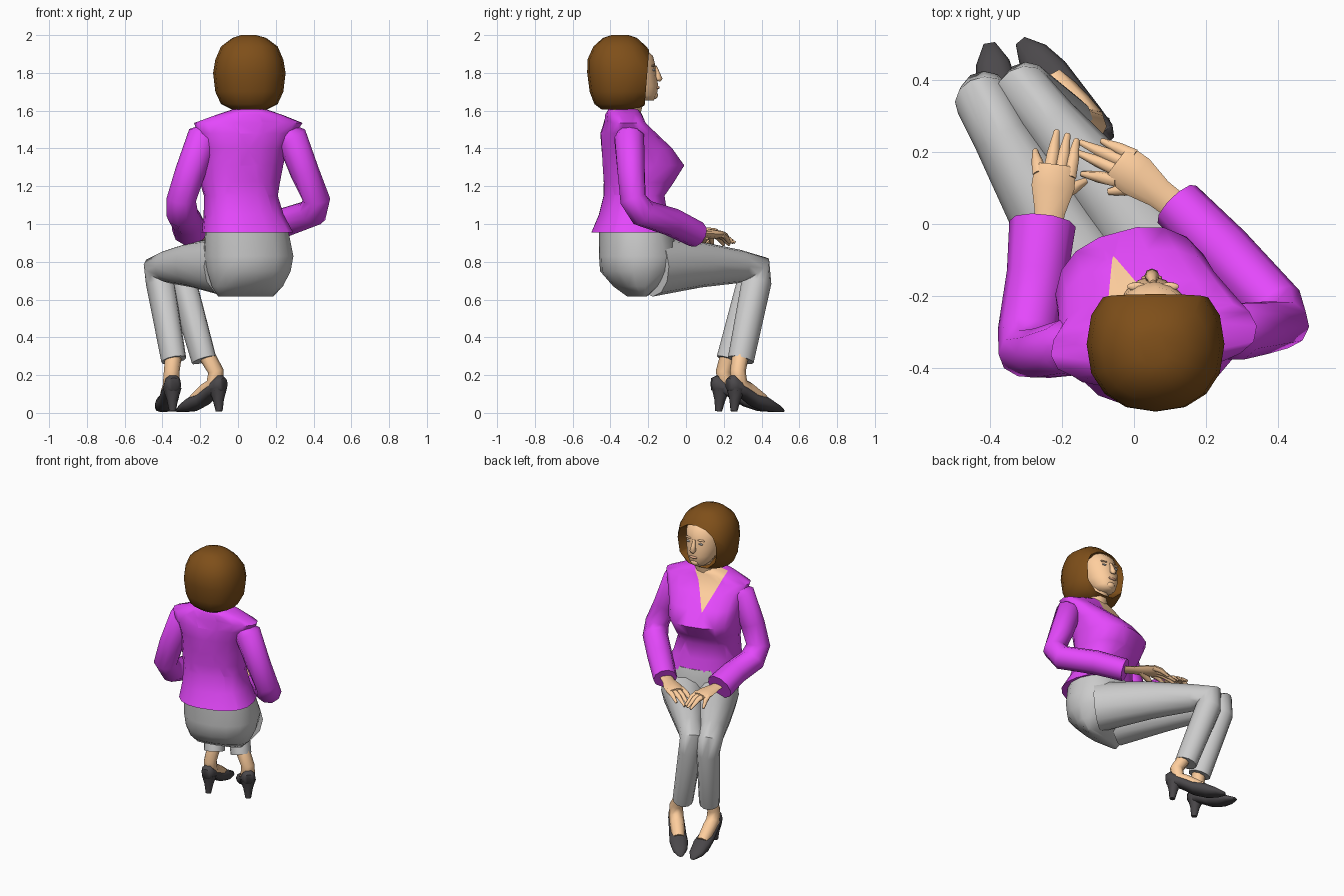
import bpy, bmesh
from math import sin, cos, pi, radians, copysign
from mathutils import Vector as V

def material(name, rgb):
    m = bpy.data.materials.new(name)
    m.diffuse_color = (*rgb, 1)
    return m

PURPLE = material("purple_knit", (0.78, 0.065, 0.97))
SKIN = material("skin", (1.0, 0.62, 0.34))
BROWN = material("brown_hair", (0.21, 0.078, 0.01))
DARK = material("dark_leather", (0.07, 0.065, 0.07))
GREY = material("grey_cloth", (0.56, 0.56, 0.56))
PINK = material("lips", (0.75, 0.40, 0.24))
WHITE = material("eye", (0.6, 0.6, 0.62))

def finish(bm, name, mat, angle=60):
    bmesh.ops.recalc_face_normals(bm, faces=bm.faces)
    me = bpy.data.meshes.new(name)
    bm.to_mesh(me)
    bm.free()
    ob = bpy.data.objects.new(name, me)
    bpy.context.collection.objects.link(ob)
    me.materials.append(mat)
    bpy.ops.object.select_all(action='DESELECT')
    ob.select_set(True)
    bpy.context.view_layer.objects.active = ob
    bpy.ops.object.shade_smooth_by_angle(angle=radians(angle))
    return ob

def loft(rings, n=12, p=1.0):
    """Skin a stack of (centre, side, up) superellipse rings and cap the ends."""
    bm = bmesh.new()
    f = lambda t: copysign(abs(t) ** p, t) if abs(t) > 1e-6 else 0.0
    loops = [[bm.verts.new(c + u * f(cos(2 * pi * i / n)) + v * f(sin(2 * pi * i / n)))
              for i in range(n)] for c, u, v in rings]
    for a, b in zip(loops, loops[1:]):
        for i in range(n):
            bm.faces.new((a[i], a[(i + 1) % n], b[(i + 1) % n], b[i]))
    bm.faces.new(loops[0])
    bm.faces.new(loops[-1])
    return bm

def stack(rows):
    """Horizontal rings: z, cx, cy, rx, ry, turn in degrees."""
    out = []
    for z, cx, cy, rx, ry, a in rows:
        a = radians(a)
        out.append((V((cx, cy, z)), V((cos(a), sin(a), 0)) * rx, V((-sin(a), cos(a), 0)) * ry))
    return out

def tube(name, pts, radii, mat, side=(1, 0, 0), n=10, flat=1.0):
    pts = [V(q) for q in pts]
    rings = []
    for i, q in enumerate(pts):
        d0 = (q - pts[i - 1]).normalized() if i else V()
        d1 = (pts[i + 1] - q).normalized() if i + 1 < len(pts) else V()
        t = (d0 + d1).normalized()
        s = V(side)
        s = (s - t * s.dot(t)).normalized()
        rings.append((q, s * radii[i], t.cross(s) * radii[i] * flat))
    return finish(loft(rings, n), name, mat)

def ball(name, loc, size, mat):
    bm = bmesh.new()
    bmesh.ops.create_uvsphere(bm, u_segments=10, v_segments=6, radius=1)
    bmesh.ops.scale(bm, vec=size, verts=bm.verts)
    bmesh.ops.translate(bm, vec=loc, verts=bm.verts)
    return finish(bm, name, mat)

# Sweater body, with a V neck cut in and coloured as skin
bm = loft(stack([
    (0.955, 0.05, -0.29, 0.24, 0.205, 15), (1.05, 0.03, -0.28, 0.21, 0.175, 15),
    (1.15, 0.015, -0.275, 0.195, 0.155, 15), (1.22, 0.01, -0.25, 0.21, 0.18, 15),
    (1.31, 0.01, -0.225, 0.225, 0.212, 15), (1.40, 0.025, -0.26, 0.235, 0.18, 14),
    (1.48, 0.045, -0.305, 0.265, 0.135, 12), (1.535, 0.055, -0.325, 0.29, 0.10, 8),
    (1.58, 0.06, -0.33, 0.17, 0.095, 6), (1.61, 0.06, -0.33, 0.08, 0.08, 0)]), 18, 0.82)
tip, turn = V((0.02, -0.33, 1.39)), radians(18)
xdir, ydir = V((cos(turn), sin(turn), 0)), V((-sin(turn), cos(turn), 0))
planes = [xdir * s * 0.22 - V((0, 0, 0.11)) for s in (1, -1)]
for no in planes:
    bmesh.ops.bisect_plane(bm, geom=bm.verts[:] + bm.edges[:] + bm.faces[:], plane_co=tip, plane_no=no)
for f in bm.faces:
    d = f.calc_center_median() - tip
    if d.dot(ydir) > 0 and all(d.dot(no) < 0 for no in planes) or f.calc_center_median().z > 1.605:
        f.material_index = 1
finish(bm, "sweater_body", PURPLE).data.materials.append(SKIN)

# Sleeves, loose at the cuffs
tube("left_sleeve", [(-0.13, -0.33, 1.505), (-0.185, -0.345, 1.455), (-0.255, -0.36, 1.27), (-0.30, -0.36, 1.13),
     (-0.295, -0.30, 1.05), (-0.27, -0.14, 1.015), (-0.255, 0.0, 0.965)],
     [0.045, 0.088, 0.08, 0.078, 0.085, 0.085, 0.093], PURPLE, flat=0.9)
tube("right_sleeve", [(0.235, -0.305, 1.505), (0.285, -0.30, 1.455), (0.355, -0.29, 1.27), (0.415, -0.28, 1.13),
     (0.395, -0.23, 1.06), (0.25, -0.075, 1.01), (0.12, 0.055, 0.945)],
     [0.045, 0.085, 0.078, 0.075, 0.08, 0.08, 0.075], PURPLE, side=(0.8, 0.5, 0), flat=0.95)

# Hands: palm, four fingers and a thumb
def hand(name, wrist, knuckle, tips, thumb):
    w, k = V(wrist), V(knuckle)
    ax = (k - w).normalized()
    side = ax.cross(V((0, 0, 1))).normalized()
    tube(name + "_palm", [w - ax * 0.06, w, w.lerp(k, 0.6), k, k + ax * 0.015],
         [0.04, 0.042, 0.06, 0.058, 0.05], SKIN, side, 8, 0.4)
    for i, t in enumerate(tips):
        b = k + side * (0.042 - 0.028 * i) - ax * 0.015
        t = V(t)
        tube(f"{name}_finger_{i + 1}", [b, b.lerp(t, 0.5) + V((0, 0, 0.012)), t],
             [0.019, 0.017, 0.008], SKIN, side, 6)
    t = V(thumb)
    b = w.lerp(k, 0.3) - V((0, 0, 0.012))
    tube(name + "_thumb", [b, b.lerp(t, 0.6) + V((0, 0, 0.006)), t], [0.018, 0.02, 0.01], SKIN, side, 6)

hand("left_hand", (-0.235, 0.03, 0.965), (-0.22, 0.15, 0.955),
     [(-0.16, 0.235, 0.90), (-0.185, 0.25, 0.90), (-0.215, 0.26, 0.90), (-0.275, 0.205, 0.90)], (-0.135, 0.12, 0.90))
hand("right_hand", (0.07, 0.085, 0.95), (-0.035, 0.165, 0.945),
     [(-0.09, 0.232, 0.90), (-0.15, 0.228, 0.89), (-0.16, 0.20, 0.89), (-0.145, 0.14, 0.89)], (-0.07, 0.09, 0.90))

# Trousers: seat and two bent legs
finish(loft(stack([
    (0.615, 0.04, -0.26, 0.15, 0.03, 15), (0.67, 0.05, -0.265, 0.195, 0.11, 15),
    (0.75, 0.055, -0.255, 0.225, 0.195, 15), (0.83, 0.055, -0.25, 0.24, 0.205, 15),
    (0.98, 0.045, -0.27, 0.22, 0.185, 15)]), 16, 0.9), "trouser_seat", GREY)
legs = {
    "left": [(-0.06, -0.24, 0.775), (-0.24, 0.03, 0.785), (-0.37, 0.245, 0.775), (-0.42, 0.345, 0.765),
             (-0.412, 0.348, 0.69), (-0.34, 0.23, 0.28)],
    "right": [(0.14, -0.18, 0.775), (-0.065, 0.08, 0.785), (-0.235, 0.285, 0.775), (-0.31, 0.37, 0.765),
              (-0.295, 0.373, 0.69), (-0.18, 0.29, 0.28)]}
for side, pts in legs.items():
    tube(side + "_trouser_leg", pts, [0.145, 0.11, 0.08, 0.08, 0.074, 0.065], GREY,
         (0.83, 0.55, 0), 12, 1.1)

# Feet: ankle, instep, court shoe and heel
def foot(name, heel, toe, hem):
    h, t = V((*heel, 0)), V((*toe, 0))
    ax = (t - h).normalized()
    side = V((ax.y, -ax.x, 0))
    at = lambda d, z: h + ax * d + V((0, 0, z))
    tube(name + "_ankle", [V(hem), at(0.065, 0.22), at(0.075, 0.15), at(0.13, 0.122), at(0.23, 0.067)],
         [0.045, 0.042, 0.046, 0.046, 0.04], SKIN, side, 8)
    rows = [(0, 0.12, 0.185, 0.026), (0.03, 0.10, 0.20, 0.045), (0.09, 0.085, 0.15, 0.05),
            (0.17, 0.035, 0.105, 0.054), (0.25, 0.008, 0.088, 0.058), (0.32, 0.004, 0.05, 0.047),
            (0.375, 0.004, 0.02, 0.016)]
    finish(loft([(at(d, (a + b) / 2), side * w, V((0, 0, (b - a) / 2))) for d, a, b, w in rows], 10, 0.8),
           name + "_shoe", DARK)
    tube(name + "_heel", [at(0.05, 0.13), at(0.045, 0.07), at(0.038, 0.008)], [0.05, 0.03, 0.018], DARK, side, 8)

foot("left", (-0.34, 0.135), (-0.405, 0.515), (-0.34, 0.23, 0.32))
foot("right", (-0.075, 0.225), (-0.325, 0.52), (-0.175, 0.29, 0.32))

# Neck and head
tube("neck", [(0.06, -0.33, 1.54), (0.06, -0.305, 1.62), (0.055, -0.28, 1.72)], [0.085, 0.075, 0.075], SKIN)
finish(loft(stack([
    (1.655, 0.05, -0.215, 0.045, 0.045, 0), (1.68, 0.05, -0.235, 0.072, 0.08, 0),
    (1.73, 0.05, -0.265, 0.098, 0.118, 0), (1.78, 0.052, -0.28, 0.11, 0.125, 0),
    (1.83, 0.055, -0.29, 0.116, 0.130, 0), (1.89, 0.06, -0.30, 0.115, 0.125, 0),
    (1.94, 0.06, -0.33, 0.09, 0.10, 0)]), 16), "head", SKIN)

# Facial features
tube("nose", [(0.053, -0.165, 1.835), (0.05, -0.153, 1.80), (0.05, -0.145, 1.77), (0.05, -0.15, 1.758)],
     [0.01, 0.014, 0.021, 0.014], SKIN, n=8)
ball("mouth", (0.05, -0.151, 1.722), (0.03, 0.011, 0.009), PINK)
ball("chin", (0.05, -0.17, 1.682), (0.032, 0.022, 0.022), SKIN)
for s, side in ((-1, "left"), (1, "right")):
    ball(side + "_eye", (0.053 + s * 0.046, -0.170, 1.815), (0.017, 0.008, 0.006), WHITE)
    ball(side + "_brow", (0.053 + s * 0.046, -0.174, 1.838), (0.027, 0.012, 0.006), SKIN)

# Bobbed hair, cut open at the front where the face shows
bm = loft(stack([
    (1.605, 0.06, -0.355, 0.09, 0.09, 0), (1.635, 0.06, -0.345, 0.15, 0.14, 0),
    (1.70, 0.06, -0.335, 0.18, 0.175, 0), (1.80, 0.06, -0.335, 0.192, 0.188, 0),
    (1.87, 0.06, -0.34, 0.18, 0.182, 0), (1.94, 0.06, -0.35, 0.15, 0.14, 0),
    (1.985, 0.06, -0.35, 0.09, 0.09, 0), (2.0, 0.055, -0.35, 0.04, 0.045, 0)]), 16, 0.88)
cut = bmesh.ops.bisect_plane(bm, geom=bm.verts[:] + bm.edges[:] + bm.faces[:], plane_co=(0, -0.205, 1.8),
                             plane_no=(0, 1, -0.08), clear_outer=True)
rim = [e for e in cut["geom_cut"] if isinstance(e, bmesh.types.BMEdge)]
cap = bmesh.ops.holes_fill(bm, edges=rim, sides=0)["faces"]
# hollow the opening so the hair frames the face
bmesh.ops.inset_region(bm, faces=cap, thickness=0.03, depth=0)
inner = {v for f in cap if f.is_valid for v in f.verts}
bmesh.ops.translate(bm, vec=(0, -0.07, 0), verts=list(inner))
finish(bm, "hair", BROWN)
